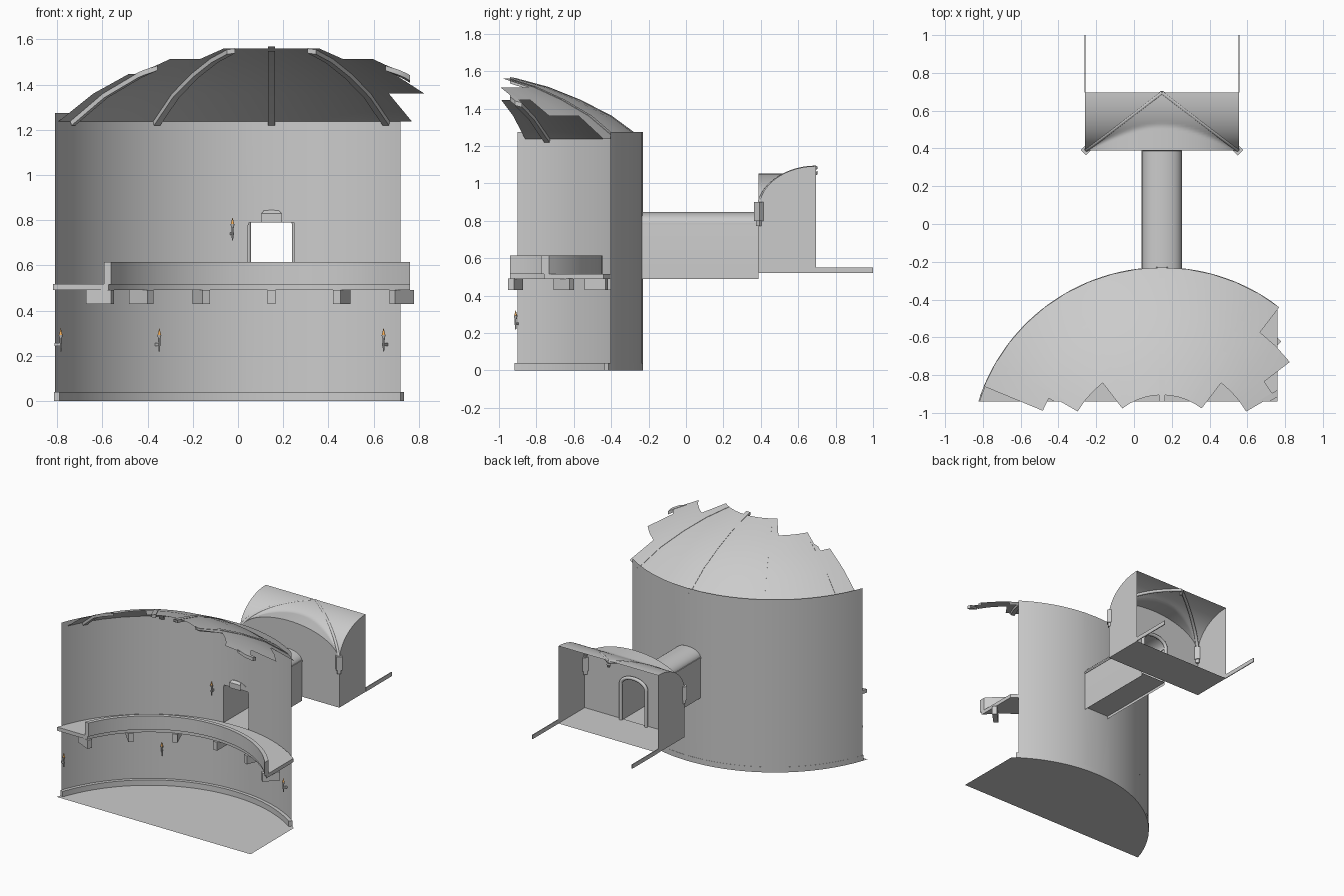
import bpy, bmesh
from math import sin, cos, radians, sqrt, pi, asin, degrees
from mathutils import Vector, Matrix

if "Cube" in bpy.data.objects:
    bpy.data.objects.remove(bpy.data.objects["Cube"])

CX, CY, R = 0.148, -1.25, 1.02      # rotunda axis and radius
XMAX, YMIN = 0.761, -0.94           # section planes that cut the rotunda


def polar(r, a, z):
    return Vector((CX + r * cos(radians(a)), CY + r * sin(radians(a)), z))


def span(a, b, n):
    return [a + (b - a) * i / n for i in range(n + 1)]


def finish(name, bm, clip=False, smooth=True, color=None):
    bmesh.ops.remove_doubles(bm, verts=bm.verts, dist=1e-5)
    if clip:
        for co, no in (((XMAX, 0, 0), (1, 0, 0)), ((0, YMIN, 0), (0, -1, 0))):
            geom = bm.verts[:] + bm.edges[:] + bm.faces[:]
            res = bmesh.ops.bisect_plane(bm, geom=geom, plane_co=co, plane_no=no, clear_outer=True)
            cut = [e for e in res['geom_cut'] if isinstance(e, bmesh.types.BMEdge)]
            bmesh.ops.holes_fill(bm, edges=cut, sides=0)
    bmesh.ops.recalc_face_normals(bm, faces=bm.faces)
    me = bpy.data.meshes.new(name)
    bm.to_mesh(me)
    bm.free()
    ob = bpy.data.objects.new(name, me)
    bpy.context.collection.objects.link(ob)
    if color:
        mat = bpy.data.materials.new(name + "_color")
        mat.diffuse_color = color
        mat.use_nodes = True
        mat.node_tree.nodes["Principled BSDF"].inputs["Base Color"].default_value = mat.diffuse_color
        me.materials.append(mat)
    if smooth:
        bpy.ops.object.select_all(action='DESELECT')
        ob.select_set(True)
        bpy.context.view_layer.objects.active = ob
        bpy.ops.object.shade_smooth_by_angle(angle=radians(35))
    return ob


def grid(bm, rows, keep=lambda i, j: True):
    vs = [[bm.verts.new(p) for p in row] for row in rows]
    for i in range(len(vs) - 1):
        for j in range(len(vs[0]) - 1):
            if keep(i, j):
                bm.faces.new((vs[i][j], vs[i + 1][j], vs[i + 1][j + 1], vs[i][j + 1]))
    for v in [v for v in bm.verts if not v.link_faces]:
        bm.verts.remove(v)
    return vs


def ring(name, r0, r1, z0, z1, a0, a1, clip=True):
    # solid curved bar around the rotunda axis
    bm = bmesh.new()
    prof = [(r0, z0), (r1, z0), (r1, z1), (r0, z1), (r0, z0)]
    rows = [[polar(r, a, z) for r, z in prof] for a in span(a0, a1, 60)]
    grid(bm, rows)
    bm.faces.new([bm.verts.new(p) for p in rows[0][:4]])
    bm.faces.new([bm.verts.new(p) for p in rows[-1][:4]])
    return finish(name, bm, clip)


def box(name, c, size, rot=0.0, clip=False):
    bm = bmesh.new()
    m = Matrix.Translation(c) @ Matrix.Rotation(rot, 4, 'Z') @ Matrix.Diagonal((*size, 1))
    bmesh.ops.create_cube(bm, size=1, matrix=m)
    return finish(name, bm, clip, smooth=False)


def cone(name, c, r0, r1, h, color=None, seg=10):
    bm = bmesh.new()
    bmesh.ops.create_cone(bm, cap_ends=True, segments=seg, radius1=r0, radius2=r1, depth=h,
                          matrix=Matrix.Translation(c))
    return finish(name, bm, color=color)


def tube(name, pts, rad):
    cu = bpy.data.curves.new(name, 'CURVE')
    cu.dimensions = '3D'
    cu.bevel_depth, cu.bevel_resolution, cu.use_fill_caps = rad, 2, True
    sp = cu.splines.new('POLY')
    sp.points.add(len(pts) - 1)
    for p, q in zip(sp.points, pts):
        p.co = (*q, 1)
    ob = bpy.data.objects.new(name, cu)
    bpy.context.collection.objects.link(ob)


# rotunda wall with doorway
HW = 0.103
da = degrees(asin(HW / R))
angs = span(56, 90 - da, 16) + span(90 + da, 160, 34)
bm = bmesh.new()
grid(bm, [[polar(R, a, z) for z in (0, 0.49, 0.79, 1.275)]
          for a in angs[:17] + [90] + angs[17:]],
     lambda i, j: not (i in (16, 17) and j == 1))
finish("rotunda_wall", bm)

# flat floor, cut by the section planes
bm = bmesh.new()
pts = [polar(R, a, 0) for a in span(53.15, 162.3, 60)] + [Vector((XMAX, YMIN, 0))]
bm.faces.new([bm.verts.new(p) for p in pts])
finish("rotunda_floor", bm, smooth=False)

# broken dome: each band keeps a different range of gores
PROF = [(1.02, 1.237), (0.853, 1.36), (0.683, 1.447), (0.515, 1.514), (0.345, 1.56)]
KEEP = [(52.5, 157.5), (37.5, 157.5), (30, 150), (52.5, 127.5)]
bm = bmesh.new()
dome_a = span(30, 157.5, 17)
grid(bm, [[polar(r, a, z) for r, z in PROF] for a in dome_a],
     lambda i, j: KEEP[j][0] - 0.1 < dome_a[i] and dome_a[i + 1] < KEEP[j][1] + 0.1)
finish("broken_dome", bm)

# dome ribs
for k, a in enumerate((30, 60, 90, 120, 150)):
    bm = bmesh.new()
    t = Vector((-sin(radians(a)), cos(radians(a)), 0)) * 0.016
    rows = []
    for r, z in PROF + [(0.31, 1.567)]:
        lo, hi = polar(r - 0.008, a, z - 0.018), polar(r, a, z + 0.002)
        rows.append([lo - t, lo + t, hi + t, hi - t, lo - t])
    grid(bm, rows if a == 90 else rows[:5])
    finish(f"dome_rib_{k}", bm, clip=True)

# base skirting and balcony
ring("skirting", 0.995, 1.021, 0.0, 0.04, 55, 160.5)
ring("balcony_slab", 0.785, 1.015, 0.49, 0.517, 20, 170)
ring("balcony_parapet", 0.775, 0.803, 0.515, 0.615, 20, 170)
for k in range(-2, 4):
    a = 90 + 22 * k
    box(f"balcony_bracket_{k + 2}", polar(0.83, a, 0.46), (0.12, 0.035, 0.062), radians(a))

# keystone over the doorway
bm = bmesh.new()
y = CY + R - 0.018
rows = [[(CX - w, yy, z), (CX + w, yy, z)]
        for yy, w, z in ((y + 0.02, 0.045, 0.79), (y, 0.045, 0.79), (y, 0.045, 0.83),
                         (y + 0.02, 0.03, 0.846))]
grid(bm, rows)
finish("keystone", bm, smooth=False)

# wall torches
for k, (a, z) in enumerate(((160, 0.22), (120, 0.22), (60, 0.22), (100, 0.71))):
    p = polar(0.992, a, z)
    box(f"torch_bracket_{k}", polar(1.005, a, z + 0.03), (0.03, 0.012, 0.012), radians(a))
    cone(f"torch_handle_{k}", p + Vector((0, 0, 0.03)), 0.003, 0.006, 0.06)
    cone(f"torch_cup_{k}", p + Vector((0, 0, 0.066)), 0.006, 0.01, 0.014)
    cone(f"torch_flame_{k}", p + Vector((0, 0, 0.088)), 0.008, 0.0, 0.03, (0.85, 0.4, 0.1, 1))

# vaulted corridor
SPR, RISE, Y0, Y1, Y2 = 0.785, 0.062, -0.235, 0.388, 0.695
arch = [(CX + HW * cos(t), SPR + RISE * sin(t)) for t in span(0, pi, 20)]
section = [(CX + HW, 0.49)] + arch + [(CX - HW, 0.49)]
bm = bmesh.new()
grid(bm, [[(x, y, z) for x, z in section] for y in (Y0, Y1)])
grid(bm, [[(x, y, 0.51) for x in (CX - HW, CX + HW)] for y in (Y0, Y1)])
finish("corridor", bm)
for s in (-1, 1):
    box(f"corridor_eave_{s}", (CX + s * HW, (Y0 + Y1) / 2, SPR), (0.008, Y1 - Y0, 0.012))
tube("arch_trim", [(x, Y1 + 0.012, max(z, 0.52)) for x, z in section], 0.013)

# half groin-vaulted room
ZF, ZS, W = 0.52, 0.86, 0.4075


def zx(x):
    return ZS + 0.192 * sqrt(max(0, 1 - ((x - CX) / W) ** 2))


def zy(y):
    return ZS + 0.232 * sqrt(max(0, 1 - ((Y2 - y) / (Y2 - Y1)) ** 2))


xs = [CX - W * cos(t) for t in span(0, pi, 48)]
ys = [Y2 - (Y2 - Y1) * cos(t) for t in span(0, pi / 2, 28)]
bm = bmesh.new()
grid(bm, [[(x, y, max(zx(x), zy(y))) for y in ys] for x in xs])
finish("room_vault", bm)

# room walls and floor
bm = bmesh.new()
left, right = [x for x in xs if x < CX - HW], [x for x in xs if x > CX + HW]
for part in (left + [CX - HW], [CX + HW] + right):
    grid(bm, [[(x, Y1, ZF), (x, Y1, zx(x))] for x in part])
grid(bm, [[(x, Y1, z), (x, Y1, zx(x))] for x, z in arch])
for s in (-1, 1):
    grid(bm, [[(CX + s * W, y, ZF), (CX + s * W, y, zy(y))] for y in ys])
grid(bm, [[(x, y, ZF) for x in (CX - W, CX + W)] for y in (Y1, Y2)])
finish("room_walls", bm, smooth=False)

# groin ribs, corner corbels, boss and projecting curbs
for s in (-1, 1):
    path = []
    for t in span(0, pi / 2, 20):
        x, y = CX + s * W * cos(t), Y2 - (Y2 - Y1) * cos(t)
        path.append((x, y, max(zx(x), zy(y)) - 0.008))
    tube(f"groin_rib_{s}", path, 0.011)
    c = Vector((CX + s * (W - 0.006), Y1 + 0.004, 0))
    box(f"corner_corbel_{s}", c + Vector((0, 0, 0.85)), (0.04, 0.04, 0.1), pi / 4)
    box(f"corbel_foot_{s}", c + Vector((0, 0, 0.787)), (0.026, 0.026, 0.03), pi / 4)
    box(f"projecting_curb_{s}", (CX + s * W, 0.848, 0.536), (0.006, 0.304, 0.03))
cone("vault_boss", (CX, Y2 - 0.004, 1.055), 0.01, 0.014, 0.02)
